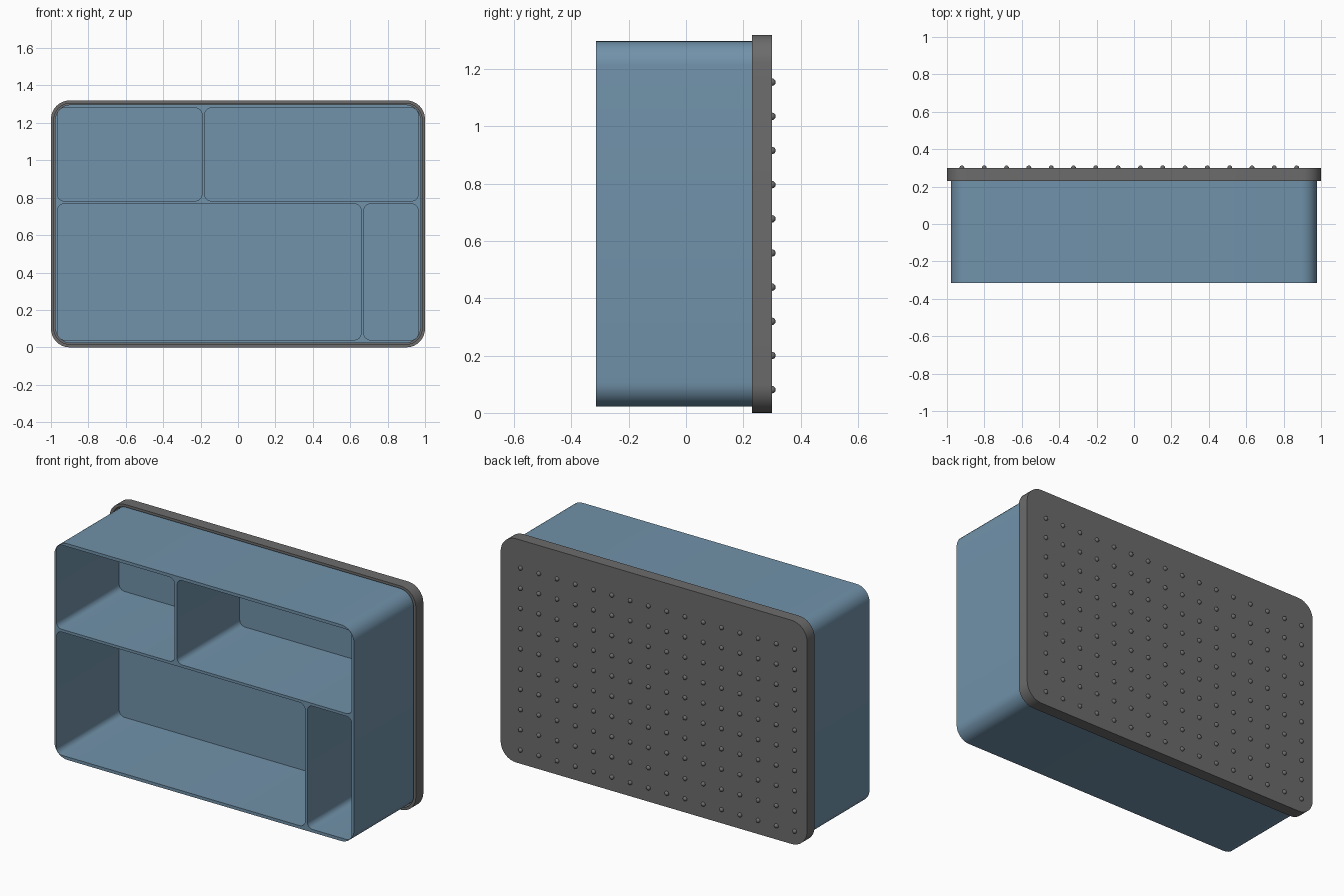
import bpy, bmesh, math

cube = bpy.data.objects.get("Cube")
if cube:
    bpy.data.objects.remove(cube, do_unlink=True)


def material(name, colour):
    m = bpy.data.materials.new(name)
    m.use_nodes = True
    m.diffuse_color = (*colour, 1)
    m.node_tree.nodes["Principled BSDF"].inputs["Base Color"].default_value = (*colour, 1)
    return m


blue = material("dusty blue", (0.165, 0.288, 0.402))
grey = material("dark grey", (0.15, 0.15, 0.15))


def finish(bm, name, mat):
    """Turn a bmesh into a smooth-shaded object with sharp edges kept."""
    bmesh.ops.recalc_face_normals(bm, faces=bm.faces[:])
    mesh = bpy.data.meshes.new(name)
    bm.to_mesh(mesh)
    bm.free()
    mesh.materials.append(mat)
    ob = bpy.data.objects.new(name, mesh)
    bpy.context.collection.objects.link(ob)
    bpy.ops.object.select_all(action='DESELECT')
    ob.select_set(True)
    bpy.context.view_layer.objects.active = ob
    bpy.ops.object.shade_smooth_by_angle(angle=math.radians(30))
    return ob


def rounded_loop(bm, rect, y, steps=8):
    """Ring of vertices round a rectangle (x0, x1, z0, z1, radius) at depth y."""
    x0, x1, z0, z1, r = rect
    centres = [(x1 - r, z1 - r), (x0 + r, z1 - r), (x0 + r, z0 + r), (x1 - r, z0 + r)]
    ring = []
    for quarter, (cx, cz) in enumerate(centres):
        for i in range(steps + 1):
            a = (quarter + i / steps) * math.pi / 2
            ring.append(bm.verts.new((cx + r * math.cos(a), y, cz + r * math.sin(a))))
    return ring


def tray(name, outer, front, back, pockets, floor, mat):
    """Rounded block, open to the front, with rounded pockets sunk into it."""
    bm = bmesh.new()
    rim_edges = []
    for rect, depth in [(outer, back)] + [(p, floor) for p in pockets]:
        near, far = rounded_loop(bm, rect, front), rounded_loop(bm, rect, depth)
        n = len(near)
        for i in range(n):
            j = (i + 1) % n
            bm.faces.new((near[i], near[j], far[j], far[i]))
            rim_edges.append(bm.edges.get((near[i], near[j])))
        bm.faces.new(far)
    # Rim between the outline and the pockets
    bmesh.ops.triangle_fill(bm, edges=rim_edges, use_beauty=True)
    return finish(bm, name, mat)


# Box with four compartments
compartments = [
    (-0.965, -0.193, 0.783, 1.28, 0.035),
    (-0.178, 0.963, 0.783, 1.28, 0.035),
    (-0.965, 0.658, 0.04, 0.767, 0.035),
    (0.673, 0.963, 0.04, 0.767, 0.035),
]
tray("compartment_box", (-0.978, 0.978, 0.022, 1.298, 0.085),
     -0.315, 0.285, compartments, 0.27, blue)

# Shallow base tray that holds the box
tray("base_tray", (-1, 1, 0, 1.32, 0.1), 0.23, 0.3,
     [(-0.985, 0.985, 0.015, 1.305, 0.09)], 0.285, grey)

# Grid of grip studs on the back
bm = bmesh.new()
for col in range(16):
    for row in range(10):
        made = bmesh.ops.create_uvsphere(bm, u_segments=12, v_segments=8, radius=0.013)
        bmesh.ops.translate(bm, verts=made["verts"],
                            vec=(-0.92 + col * 0.1193, 0.3, 0.081 + row * 0.1193))
finish(bm, "grip_studs", grey)
